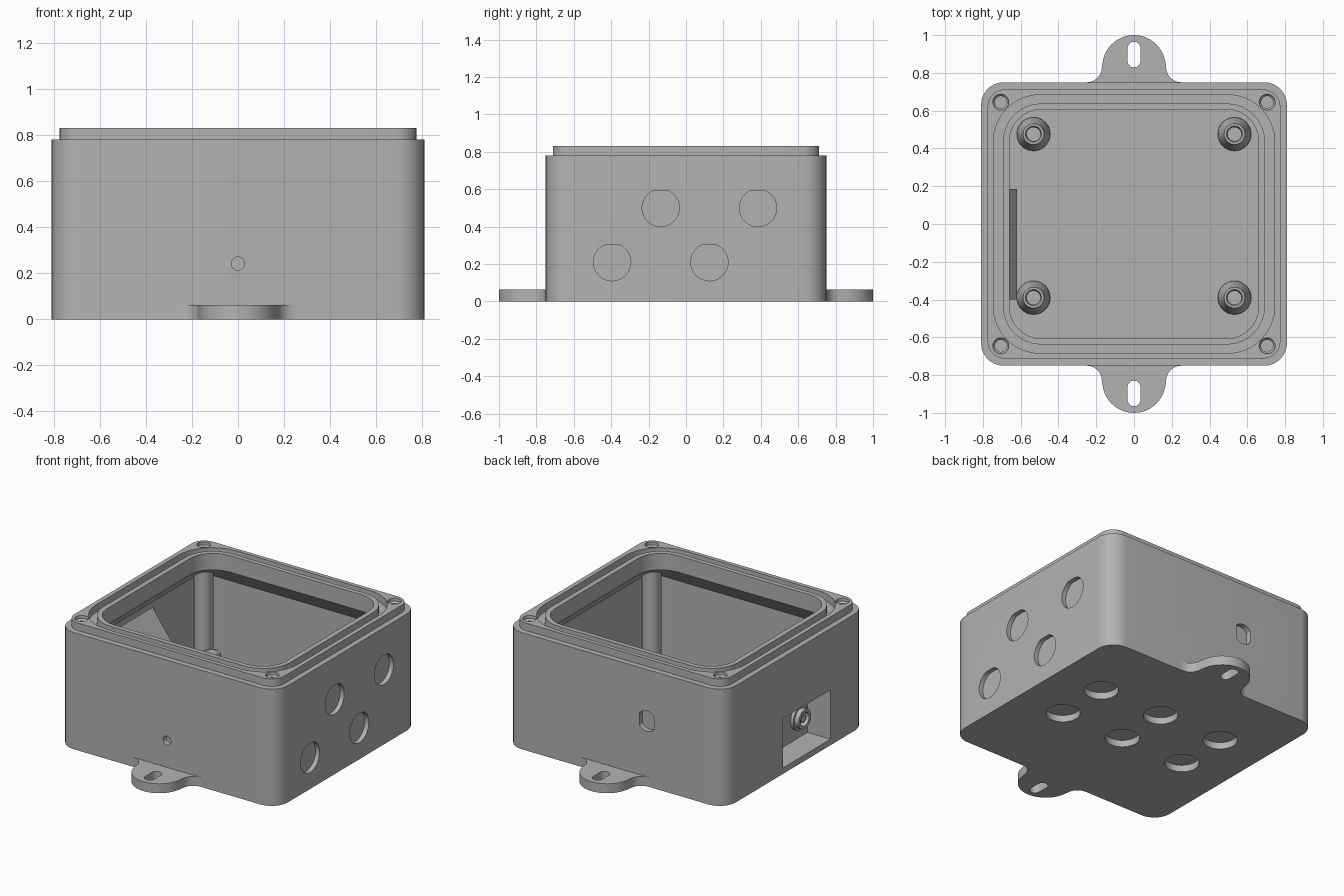
import bpy, bmesh
from math import sin, cos, pi

cube = bpy.data.objects.get("Cube")
if cube:
    bpy.data.objects.remove(cube, do_unlink=True)

grey = bpy.data.materials.new("plain grey")
grey.use_nodes = True
COLOR = (0.45, 0.45, 0.45, 1)
grey.diffuse_color = COLOR
grey.node_tree.nodes["Principled BSDF"].inputs["Base Color"].default_value = COLOR

# Axis mappings from profile (u, v) plus height w to the world
ALONG = {"x": lambda u, v, w: (w, u, v),
         "y": lambda u, v, w: (u, w, v),
         "z": lambda u, v, w: (u, v, w)}


def loft(name, rings, axis="z", closed=False):
    """Skin a stack of rings of (u, v, w) points with equal counts."""
    bm = bmesh.new()
    rows = [[bm.verts.new(ALONG[axis](*p)) for p in ring] for ring in rings]
    n = len(rows[0])
    pairs = list(zip(rows, rows[1:]))
    if closed:
        pairs.append((rows[-1], rows[0]))
    else:
        bm.faces.new(rows[0])
        bm.faces.new(rows[-1])
    for a, b in pairs:
        for i in range(n):
            j = (i + 1) % n
            bm.faces.new((a[i], a[j], b[j], b[i]))
    bmesh.ops.recalc_face_normals(bm, faces=bm.faces)
    mesh = bpy.data.meshes.new(name)
    bm.to_mesh(mesh)
    bm.free()
    mesh.materials.append(grey)
    ob = bpy.data.objects.new(name, mesh)
    bpy.context.collection.objects.link(ob)
    return ob


def prism(name, pts, w0, w1, axis="z"):
    return loft(name, [[(u, v, w) for u, v in pts] for w in (w0, w1)], axis)


def circle(u, v, r, n=32, top=9, side=9):
    """Circle clamped to optional flats above and at the sides."""
    return [(u + max(-side, min(side, r * cos(2 * pi * i / n))),
             v + min(top, r * sin(2 * pi * i / n))) for i in range(n)]


def rounded(hx, hy, r, z, n=8):
    pts = []
    for k, (sx, sy) in enumerate([(1, 1), (-1, 1), (-1, -1), (1, -1)]):
        for i in range(n + 1):
            a = (k + i / n) * pi / 2
            pts.append((sx * (hx - r) + r * cos(a), sy * (hy - r) + r * sin(a), z))
    return pts


def lathe(name, u, v, profile, axis="z", n=32):
    return loft(name, [[(p, q, w) for p, q in circle(u, v, r, n)]
                       for r, w in profile], axis)


def cut(ob, cutters):
    """Subtract the cutters one by one."""
    for c in cutters:
        mod = ob.modifiers.new("cut", "BOOLEAN")
        mod.operation = "DIFFERENCE"
        mod.solver = "EXACT"
        mod.object = c
        c.hide_render = True
        bpy.context.view_layer.objects.active = ob
        bpy.ops.object.modifier_apply(modifier=mod.name)


def smooth(ob):
    bpy.ops.object.select_all(action="DESELECT")
    ob.select_set(True)
    bpy.context.view_layer.objects.active = ob
    bpy.ops.object.shade_smooth_by_angle(angle=0.5)


parts, cutters = [], []
CORNERS = [(sx, sy) for sx in (-1, 1) for sy in (-1, 1)]
FLOOR, STEP, RIM = 0.07, 0.78, 0.83

# Box shell: outside, stepped lip, gasket groove, undercut cavity, floor
body = loft("box_shell", [
    rounded(0.81, 0.75, 0.12, 0), rounded(0.81, 0.75, 0.12, STEP),
    rounded(0.775, 0.712, 0.09, STEP), rounded(0.775, 0.712, 0.09, RIM),
    rounded(0.745, 0.685, 0.25, RIM), rounded(0.745, 0.685, 0.25, STEP),
    rounded(0.693, 0.638, 0.2, STEP), rounded(0.693, 0.638, 0.2, RIM),
    rounded(0.66, 0.607, 0.17, RIM), rounded(0.66, 0.607, 0.17, 0.72),
    rounded(0.76, 0.70, 0.08, 0.61), rounded(0.76, 0.70, 0.08, FLOOR)])
parts.append(body)

# Lid screw holes and the columns beneath them
for sx, sy in CORNERS:
    x, y = sx * 0.705, sy * 0.645
    cutters.append(lathe("screw_cutter", x, y,
                         [(0.032, 0.71), (0.032, 0.80), (0.042, 0.81), (0.042, 0.9)]))
    parts.append(lathe("screw_column", x, y, [(0.06, 0.05), (0.06, 0.69)]))

# Blind knockouts in the floor and the side wall
for x in (-0.47, 0, 0.47):
    for y in (0.25, -0.11):
        cutters.append(prism("floor_cutter", circle(x, y, 0.105), -0.1, 0.045))
        parts.append(prism("floor_knockout", circle(x, y, 0.105), 0.06, 0.073))
for y, z in [(-0.135, 0.5), (0.385, 0.5), (-0.395, 0.21), (0.125, 0.21)]:
    cutters.append(prism("side_cutter", circle(y, z, 0.1, top=0.094),
                         0.78, 0.9, "x"))

# Small front hole and flat-sided back opening
cutters.append(prism("front_cutter", circle(0, 0.242, 0.029), -0.8, -0.715, "y"))
cutters.append(prism("back_cutter", circle(-0.235, 0.435, 0.068, side=0.055),
                     0.715, 0.8, "y"))

# Connector housing with sloped top, hollowed from outside
housing = loft("connector_housing", [
    [(y, z, x) for x, z in [(-0.78, 0.02), (-0.62, 0.02), (-0.62, 0.38), (-0.78, 0.6)]]
    for y in (-0.40, 0.185)], "x")
pocket = loft("pocket_cutter", [
    [(y, z, x) for y, z in [(-0.37, 0.04), (0.13, 0.04), (0.13, 0.37), (-0.37, 0.37)]]
    for x in (-0.9, -0.64)], "x")
cut(housing, [pocket])
parts.append(housing)
cutters.append(pocket)

# Round connector at the back of the pocket
parts.append(lathe("connector", -0.27, 0.18, [
    (0.08, -0.635), (0.08, -0.66), (0.065, -0.66), (0.065, -0.69),
    (0.045, -0.69), (0.045, -0.65), (0.025, -0.65), (0.025, -0.68)], "x"))

cut(body, cutters)

# Board standoffs with flared feet and pilot holes
for x in (-0.532, 0.532):
    for y in (0.476, -0.39):
        parts.append(lathe("standoff", x, y, [
            (0.09, 0.05), (0.088, 0.09), (0.07, 0.14), (0.06, 0.2),
            (0.055, 0.22), (0.043, 0.22), (0.036, 0.2), (0.036, 0.1)]))

# Slotted mounting ears, front and back
for sy, name in ((-1, "front_ear"), (1, "back_ear")):
    half = [(0.25 - 0.08 * sin(a), 0.83 - 0.08 * cos(a))
            for a in [i * pi / 12 for i in range(7)]]
    tip = [(0.168 * cos(i * pi / 24), 0.832 + 0.168 * sin(i * pi / 24))
           for i in range(1, 24)]
    outline = [(0.25, 0.72)] + half + tip + [(-x, y) for x, y in half[::-1]]
    outline.append((-0.25, 0.72))
    ear = prism(name, [(x, sy * y) for x, y in outline], 0, 0.063)
    slot = [(0.034 * cos(2 * pi * (i + 0.5) / 24),
             sy * 0.897 + 0.034 * sin(2 * pi * (i + 0.5) / 24)
             + (0.034 if i < 12 else -0.034)) for i in range(24)]
    slot_cutter = prism("slot_cutter", slot, -0.1, 0.2)
    cut(ear, [slot_cutter])
    cutters.append(slot_cutter)
    parts.append(ear)

for c in cutters:
    bpy.data.objects.remove(c, do_unlink=True)
for ob in parts:
    smooth(ob)
